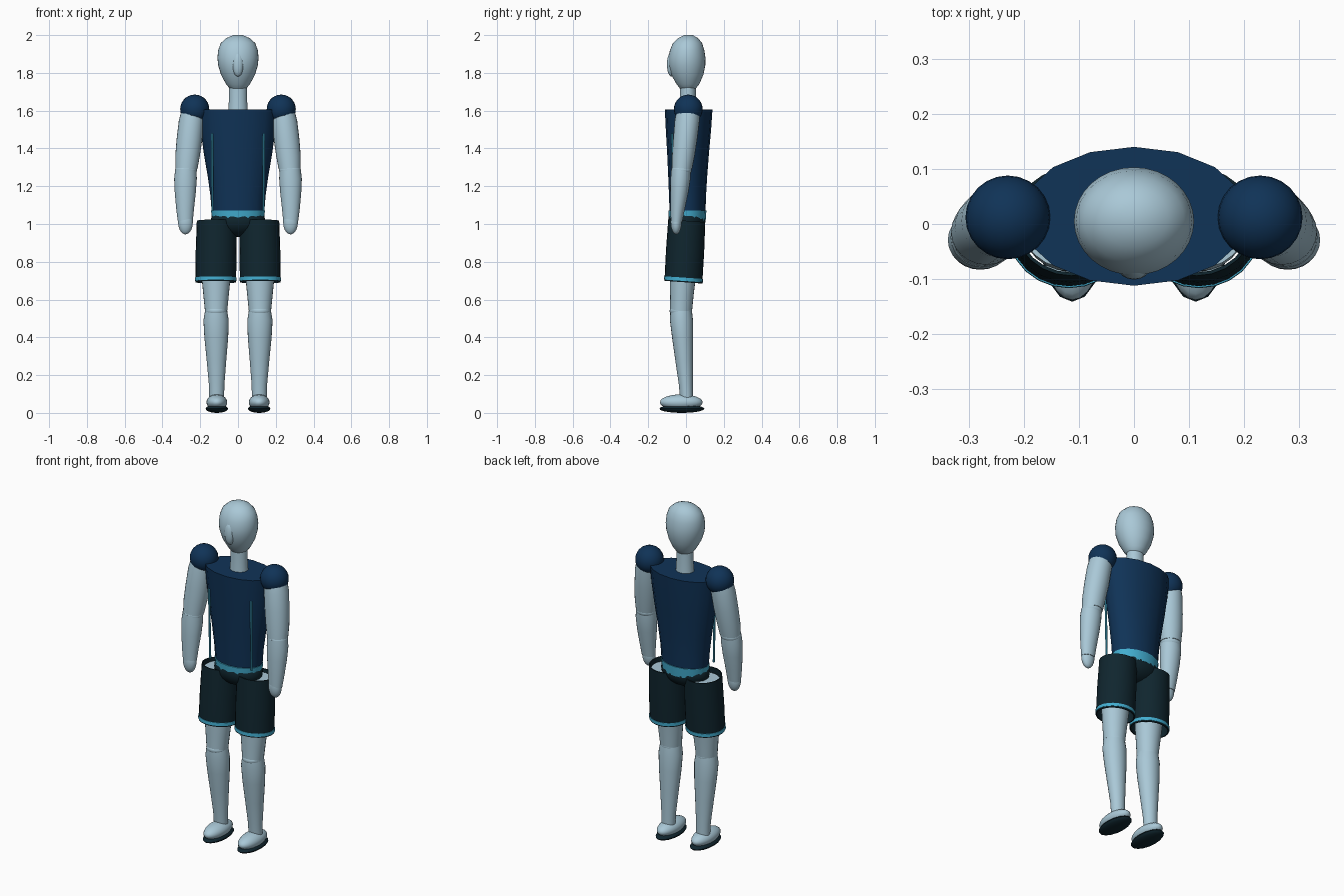
import bpy, bmesh, math


def material(name, rgb):
    m = bpy.data.materials.new(name)
    m.diffuse_color = (*rgb, 1)
    return m


SKIN = material("pale blue", (0.40, 0.58, 0.68))
NAVY = material("navy", (0.0050, 0.033, 0.095))
DARK = material("dark teal", (0.0050, 0.019, 0.028))
CYAN = material("cyan", (0.055, 0.42, 0.63))


def finish(bm, name, mat, angle=40):
    bmesh.ops.recalc_face_normals(bm, faces=bm.faces)
    me = bpy.data.meshes.new(name)
    bm.to_mesh(me)
    bm.free()
    ob = bpy.data.objects.new(name, me)
    bpy.context.collection.objects.link(ob)
    me.materials.append(mat)
    bpy.context.view_layer.objects.active = ob
    ob.select_set(True)
    bpy.ops.object.shade_smooth_by_angle(angle=math.radians(angle))
    ob.select_set(False)
    return ob


def loft(name, mat, rings, n=24, caps=True, close=False):
    """Skin a stack of elliptical rings (x, y, z, rx, ry, tilt of z along y)."""
    bm = bmesh.new()
    loops = []
    for x, y, z, rx, ry, *tilt in rings:
        t = tilt[0] if tilt else 0
        loops.append([bm.verts.new((x + rx * math.sin(a), y + ry * math.cos(a),
                                    z + t * math.cos(a)))
                      for a in (2 * math.pi * i / n for i in range(n))])
    pairs = list(zip(loops, loops[1:]))
    if close:
        pairs.append((loops[-1], loops[0]))
    for lo, hi in pairs:
        for i in range(n):
            j = (i + 1) % n
            bm.faces.new((lo[i], lo[j], hi[j], hi[i]))
    if caps and not close:
        bm.faces.new(loops[0])
        bm.faces.new(loops[-1])
    return finish(bm, name, mat)


def ellipsoid(name, mat, centre, radii, u=24, v=14):
    bm = bmesh.new()
    bmesh.ops.create_uvsphere(bm, u_segments=u, v_segments=v, radius=1)
    bmesh.ops.scale(bm, verts=bm.verts, vec=radii)
    bmesh.ops.translate(bm, verts=bm.verts, vec=centre)
    return finish(bm, name, mat)


# Head, nose and neck
loft("head", SKIN, [
    (0, 0.008, 1.700, 0.020, 0.020), (0, 0.010, 1.712, 0.040, 0.038),
    (0, 0.010, 1.74, 0.063, 0.060), (0, 0.007, 1.79, 0.090, 0.085),
    (0, 0.005, 1.84, 0.105, 0.097), (0, 0.005, 1.88, 0.109, 0.098),
    (0, 0.006, 1.92, 0.105, 0.091), (0, 0.008, 1.958, 0.091, 0.077),
    (0, 0.011, 1.984, 0.062, 0.053), (0, 0.013, 2.0, 0.025, 0.022)], 32)
ellipsoid("nose", SKIN, (0, -0.077, 1.845), (0.030, 0.024, 0.065), 16, 10)
loft("neck", SKIN, [(0, 0.01, 1.59, 0.052, 0.046), (0, 0.01, 1.66, 0.048, 0.042),
                    (0, 0.01, 1.74, 0.048, 0.042)])

# Torso, waistband and pelvis
loft("torso", NAVY, [
    (0, 0.008, 1.06, 0.139, 0.095), (0, 0.008, 1.15, 0.146, 0.098),
    (0, 0.009, 1.25, 0.160, 0.103), (0, 0.011, 1.38, 0.182, 0.111),
    (0, 0.013, 1.50, 0.198, 0.120), (0, 0.014, 1.605, 0.208, 0.126)], 16)
loft("waistband", CYAN, [(0, 0.007, 1.015, 0.136, 0.097),
                         (0, 0.007, 1.072, 0.143, 0.101)], 16)
ellipsoid("pelvis", DARK, (0, 0.005, 1.02), (0.144, 0.098, 0.088))


def shorts_ring(s, t, grow=0.0):
    """Ring of the shorts leg, t runs from hem (0) to top (1)."""
    return (s * (0.118 - 0.004 * t), -0.014 + 0.018 * t, 0.692 + 0.325 * t,
            0.108 - 0.004 * t + grow, 0.100 - 0.002 * t + grow, -0.007)


for s, side in ((-1, "right"), (1, "left")):
    # Side piping on the torso
    loft(side + "_piping", CYAN, [(s * 0.135, -0.066, 1.07, 0.006, 0.006),
                                  (s * 0.137, -0.073, 1.48, 0.006, 0.006)], 8)

    # Shoulder and arm
    ellipsoid(side + "_shoulder", NAVY, (s * 0.229, 0.012, 1.608), (0.077, 0.076, 0.077))
    loft(side + "_upper_arm", SKIN, [
        (s * 0.240, 0.010, 1.590, 0.062, 0.062), (s * 0.246, 0.006, 1.55, 0.067, 0.066),
        (s * 0.257, -0.004, 1.45, 0.068, 0.064), (s * 0.267, -0.014, 1.36, 0.065, 0.060),
        (s * 0.273, -0.022, 1.29, 0.058, 0.054)])
    ellipsoid(side + "_elbow", SKIN, (s * 0.275, -0.024, 1.285), (0.058, 0.054, 0.035))
    loft(side + "_forearm", SKIN, [
        (s * 0.276, -0.026, 1.29, 0.056, 0.052), (s * 0.278, -0.029, 1.24, 0.060, 0.053),
        (s * 0.279, -0.035, 1.17, 0.056, 0.048), (s * 0.280, -0.044, 1.08, 0.047, 0.038),
        (s * 0.279, -0.050, 1.01, 0.039, 0.030)])
    ellipsoid(side + "_hand", SKIN, (s * 0.278, -0.052, 1.01), (0.039, 0.029, 0.065))

    # Shorts leg as an open, thin-walled tube, with a coloured hem
    loft(side + "_shorts_leg", DARK, [
        shorts_ring(s, 0), shorts_ring(s, 0.5, 0.002), shorts_ring(s, 1),
        shorts_ring(s, 1, -0.006), shorts_ring(s, 0, -0.006)], close=True)
    loft(side + "_shorts_hem", CYAN, [
        shorts_ring(s, 0.02, 0.003), shorts_ring(s, 0.075, 0.003),
        shorts_ring(s, 0.075, -0.001), shorts_ring(s, 0.02, -0.001)], close=True)

    # Leg
    loft(side + "_thigh", SKIN, [
        (s * 0.116, 0.003, 0.995, 0.090, 0.084), (s * 0.116, -0.005, 0.88, 0.087, 0.081),
        (s * 0.116, -0.018, 0.70, 0.075, 0.068), (s * 0.116, -0.022, 0.62, 0.067, 0.062),
        (s * 0.116, -0.026, 0.54, 0.059, 0.058)])
    ellipsoid(side + "_knee", SKIN, (s * 0.116, -0.027, 0.54), (0.059, 0.060, 0.036))
    loft(side + "_shin", SKIN, [
        (s * 0.116, -0.026, 0.545, 0.058, 0.057), (s * 0.116, -0.024, 0.49, 0.067, 0.061),
        (s * 0.115, -0.018, 0.40, 0.063, 0.056), (s * 0.114, -0.010, 0.28, 0.052, 0.047),
        (s * 0.113, -0.001, 0.15, 0.041, 0.037), (s * 0.113, 0.003, 0.07, 0.039, 0.034)])

    # Foot with dark sole
    ellipsoid(side + "_foot", SKIN, (s * 0.112, -0.025, 0.056), (0.055, 0.113, 0.042))
    ellipsoid(side + "_sole", DARK, (s * 0.112, -0.022, 0.022), (0.059, 0.119, 0.022), 16, 10)
